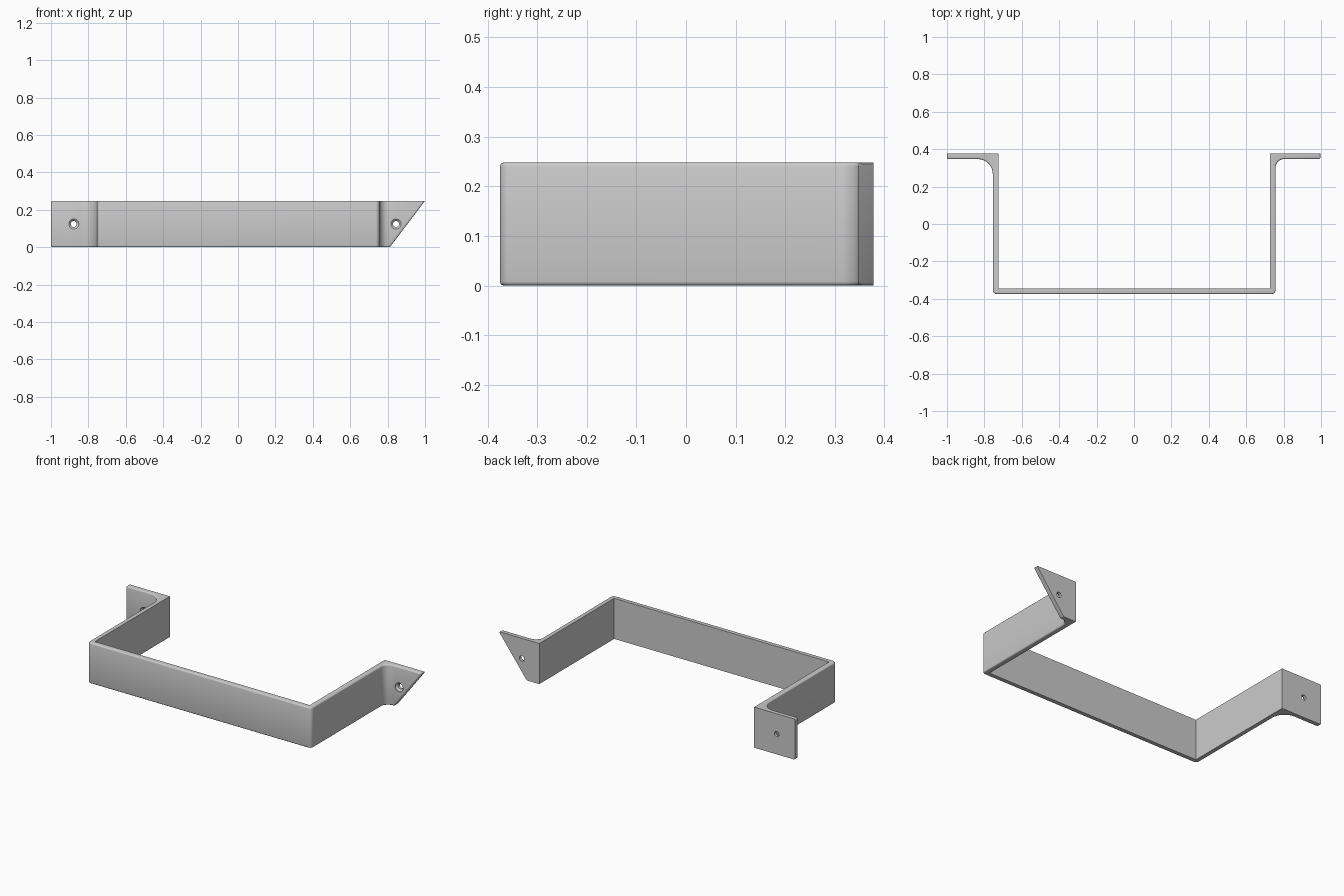
import bpy, bmesh
from math import sin, cos, radians, pi

cube = bpy.data.objects.get("Cube")
if cube:
    bpy.data.objects.remove(cube, do_unlink=True)

HEIGHT = 0.248
BACK, FLANGE, FRONT = 0.378, 0.347, -0.375
LEG_R, LEG_L = -0.755, 0.757
WALL = 0.03
ROUND = 0.008

grey = bpy.data.materials.new("plain grey")
grey.use_nodes = True
colour = (0.6, 0.6, 0.6, 1)
grey.diffuse_color = colour
grey.node_tree.nodes["Principled BSDF"].inputs["Base Color"].default_value = colour


def arc(cx, cy, r, start, end, steps=8):
    angles = [radians(start + (end - start) * i / steps) for i in range(steps + 1)]
    return [(cx + r * cos(a), cy + r * sin(a)) for a in angles]


def new_object(name, bm):
    bmesh.ops.recalc_face_normals(bm, faces=bm.faces)
    mesh = bpy.data.meshes.new(name)
    bm.to_mesh(mesh)
    bm.free()
    obj = bpy.data.objects.new(name, mesh)
    bpy.context.collection.objects.link(obj)
    mesh.materials.append(grey)
    return obj


# Bracket outline seen from above: outer path, then the sharp inner path
big, small, corner = 0.08, 0.045, 0.022
outer = [(-1, BACK), (-1, FLANGE)]
outer += arc(LEG_R - big, FLANGE - big, big, 90, 0)
outer += arc(LEG_R + corner, FRONT + corner, corner, 180, 270)
outer += arc(LEG_L - corner, FRONT + corner, corner, 270, 360)
outer += arc(LEG_L + small, FLANGE - small, small, 180, 90)
outer += [(1, FLANGE), (1, BACK)]
inner_l, inner_r = LEG_L - WALL, LEG_R + WALL
inner = [(inner_l, BACK), (inner_l, FRONT + WALL),
         (inner_r, FRONT + WALL), (inner_r, BACK)]

bm = bmesh.new()
low = [bm.verts.new((x, y, 0)) for x, y in outer + inner]
high = [bm.verts.new((x, y, HEIGHT)) for x, y in outer + inner]
bm.faces.new(low)
bm.faces.new(high)
for i in range(len(low)):
    j = (i + 1) % len(low)
    bm.faces.new((low[i], low[j], high[j], high[i]))

# Slanted end of the left flange
last = len(outer) - 1
for v in (low[last - 1], low[last]):
    v.co.x = 0.812

# Softened outer rims and flange ends
rims = [bm.edges.get((ring[i], ring[i + 1])) for ring in (low, high) for i in range(last)]
rims += [bm.edges.get((low[i], high[i])) for i in (1, last - 1)]
bmesh.ops.recalc_face_normals(bm, faces=bm.faces)
bmesh.ops.bevel(bm, geom=rims, offset=ROUND, segments=3, profile=0.5,
                affect='EDGES', clamp_overlap=False)
bracket = new_object("bracket", bm)


# Countersunk screw holes
def screw_cutter(x, z, sides=32):
    bm = bmesh.new()
    rings = []
    for y, r in ((FLANGE - 0.02, 0.027), (FLANGE + 0.004, 0.027),
                 (FLANGE + 0.014, 0.016), (BACK + 0.02, 0.016)):
        rings.append([bm.verts.new((x + r * cos(2 * pi * i / sides), y,
                                    z + r * sin(2 * pi * i / sides)))
                      for i in range(sides)])
    for a, b in zip(rings, rings[1:]):
        for i in range(sides):
            j = (i + 1) % sides
            bm.faces.new((a[i], a[j], b[j], b[i]))
    bm.faces.new(rings[0])
    bm.faces.new(rings[-1])
    cutter = new_object("screw_hole_cutter", bm)
    cutter.hide_render = True
    return cutter


bpy.context.view_layer.objects.active = bracket
for hole_x in (-0.878, 0.845):
    cutter = screw_cutter(hole_x, HEIGHT / 2)
    mod = bracket.modifiers.new("screw_hole", 'BOOLEAN')
    mod.operation = 'DIFFERENCE'
    mod.solver = 'EXACT'
    mod.object = cutter
    bpy.ops.object.modifier_apply(modifier=mod.name)
    bpy.data.objects.remove(cutter, do_unlink=True)

bpy.ops.object.select_all(action='DESELECT')
bracket.select_set(True)
bpy.ops.object.shade_smooth_by_angle(angle=radians(35))
